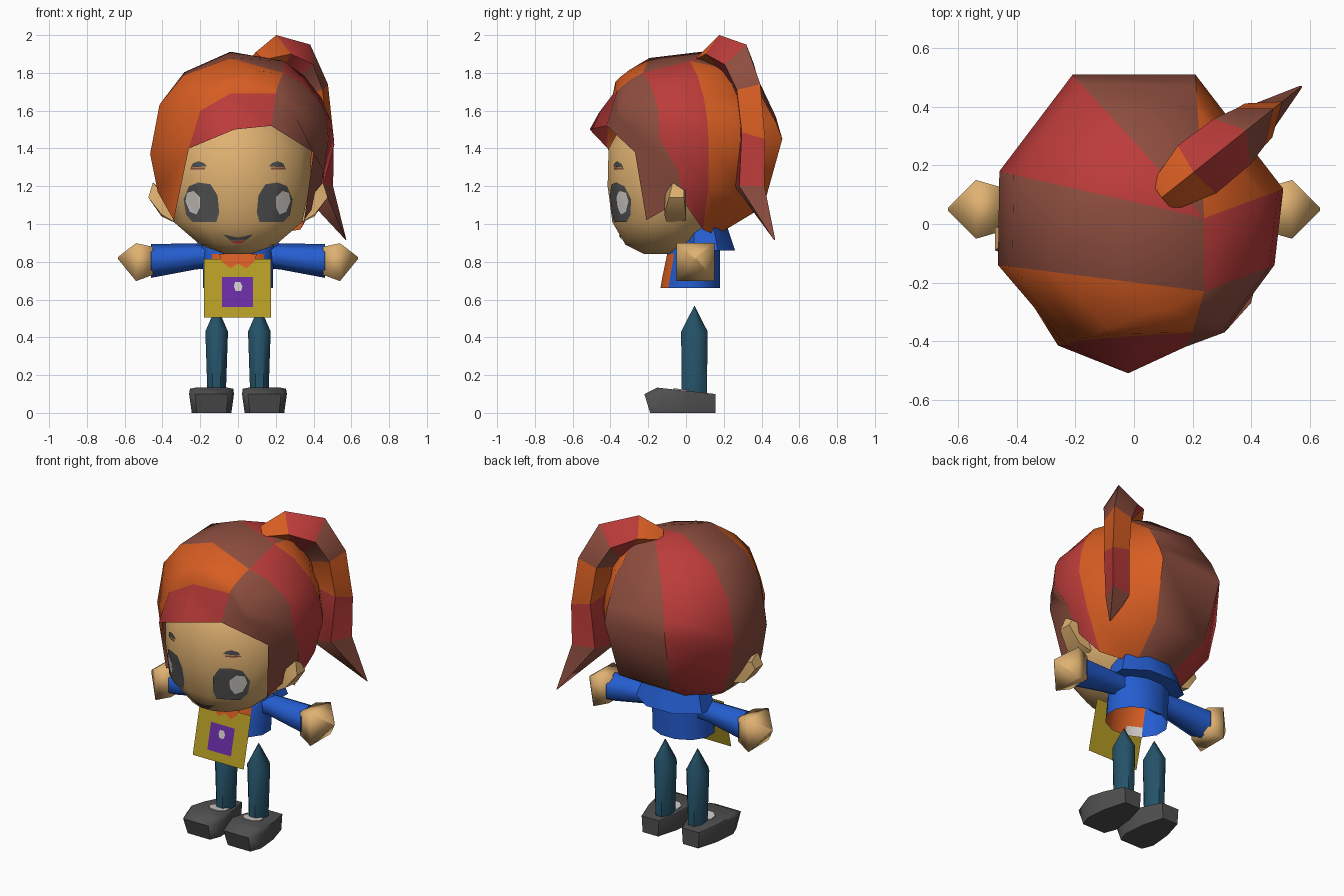
import bpy, bmesh, math
from mathutils import Vector
from mathutils.bvhtree import BVHTree

if "Cube" in bpy.data.objects:
    bpy.data.objects.remove(bpy.data.objects["Cube"])


def mat(name, rgb):
    m = bpy.data.materials.new(name)
    m.diffuse_color = (*rgb, 1)
    m.use_nodes = True
    m.node_tree.nodes["Principled BSDF"].inputs["Base Color"].default_value = m.diffuse_color
    return m


SKIN = mat("skin", (0.74, 0.44, 0.165))
ORANGE = mat("orange", (0.68, 0.11, 0.016))
RED = mat("red", (0.5, 0.045, 0.042))
BROWN = mat("brown", (0.27, 0.076, 0.05))
BLUE = mat("blue", (0.018, 0.11, 0.63))
YELLOW = mat("yellow", (0.46, 0.33, 0.018))
PURPLE = mat("purple", (0.14, 0.026, 0.37))
GREY = mat("dark grey", (0.08, 0.08, 0.08))
TEAL = mat("teal", (0.018, 0.085, 0.14))
WHITE = mat("off white", (0.62, 0.59, 0.56))


def make(name, verts, faces, mats, rule=None, angle=50, recalc=True):
    """Mesh object; rule(face index, normal) picks the material slot."""
    bm = bmesh.new()
    vs = [bm.verts.new(v) for v in verts]
    for i, f in enumerate(faces):
        face = bm.faces.new([vs[k] for k in f])
        face.normal_update()
        face.material_index = rule(i, face.normal) if rule else 0
    bmesh.ops.remove_doubles(bm, verts=bm.verts, dist=0.0005)
    if recalc:
        bmesh.ops.recalc_face_normals(bm, faces=bm.faces)
    me = bpy.data.meshes.new(name)
    bm.to_mesh(me)
    bm.free()
    for m in mats:
        me.materials.append(m)
    ob = bpy.data.objects.new(name, me)
    bpy.context.collection.objects.link(ob)
    bpy.ops.object.select_all(action='DESELECT')
    ob.select_set(True)
    bpy.context.view_layer.objects.active = ob
    bpy.ops.object.shade_smooth_by_angle(angle=math.radians(angle))
    return ob


def loft(name, rings, mats, rule=None, caps=(True, True), angle=50):
    n = len(rings[0])
    verts = [p for r in rings for p in r]
    faces = [(i * n + k, i * n + (k + 1) % n, (i + 1) * n + (k + 1) % n, (i + 1) * n + k)
             for i in range(len(rings) - 1) for k in range(n)]
    if caps[0]:
        faces.append(tuple(range(n))[::-1])
    if caps[1]:
        faces.append(tuple(range(len(verts) - n, len(verts))))
    return make(name, verts, faces, mats, rule, angle)


def ring(z, hw, y0, y1, n=8, cx=0.0):
    """Horizontal oval with flat front and back sides."""
    cy, hy, k = (y0 + y1) / 2, (y1 - y0) / 2, 1 / math.cos(math.pi / n)
    return [(cx + hw * k * math.cos(a), cy + hy * k * math.sin(a), z)
            for a in (math.tau * (i + 0.5) / n for i in range(n))]


def xring(x, r_y, r_z, z, y=0.05, n=6):
    """Oval facing along x."""
    return [(x, y + r_y * math.cos(a), z + r_z * math.sin(a))
            for a in (math.tau * (i + 0.5) / n for i in range(n))]


# Head
head = loft("head", [ring(z, w, a, b, 16) for z, w, a, b in (
    (0.84, 0.07, -0.22, 0.0), (0.89, 0.2, -0.32, 0.08), (1.01, 0.34, -0.39, 0.16),
    (1.2, 0.38, -0.415, 0.29), (1.4, 0.39, -0.41, 0.35), (1.56, 0.29, -0.32, 0.3),
    (1.66, 0.15, -0.18, 0.2))], [SKIN])
tree = BVHTree.FromPolygons([v.co[:] for v in head.data.vertices],
                            [p.vertices[:] for p in head.data.polygons])


def decal(name, outline, m, lift=0.006):
    """Thin patch wrapped on the front of the head."""
    outline = [Vector(p).lerp(Vector(outline[(i + 1) % len(outline)]), t / 3)
               for i, p in enumerate(outline) for t in range(3)]
    n, rows = len(outline), 7
    c = sum(outline, Vector((0, 0))) / n
    verts, faces = [], []
    for i in range(rows + 1):
        for p in (outline if i < rows else [c]):
            q = c.lerp(p, 1 - i / rows)
            hit = tree.ray_cast(Vector((q.x, -2, q.y)), Vector((0, 1, 0)))[0]
            verts.append((q.x, hit.y - lift, q.y))
    for i in range(rows):
        for k in range(n):
            a, b = i * n + k, i * n + (k + 1) % n
            faces.append((a, b, b + n, a + n) if i < rows - 1 else (a, b, rows * n))
    area = sum(outline[i - 1][0] * outline[i][1] - outline[i][0] * outline[i - 1][1] for i in range(n))
    make(name, verts, faces if area > 0 else [f[::-1] for f in faces], [m], recalc=False)


# Eyes, brows, ears
for s, side in ((-1, "left"), (1, "right")):
    def flip(pts):
        return [(s * x, z) for x, z in pts]
    decal(side + "_eye", flip([(0.21, 1.22), (0.26, 1.2), (0.288, 1.13), (0.275, 1.05), (0.24, 1.01),
                               (0.115, 1.01), (0.1, 1.06), (0.108, 1.15), (0.145, 1.21)]), GREY, 0.006)
    decal(side + "_eye_glint", flip([(0.22, 1.05), (0.255, 1.065), (0.278, 1.12), (0.27, 1.165), (0.235, 1.175),
                                     (0.2, 1.14), (0.2, 1.09)]), WHITE, 0.011)
    decal(side + "_brow", flip([(0.165, 1.305), (0.25, 1.3), (0.24, 1.32), (0.21, 1.333), (0.18, 1.322)]), GREY)
    decal(side + "_brow_line", flip([(0.175, 1.288), (0.255, 1.288), (0.25, 1.298), (0.175, 1.298)]), BROWN)
    loft(side + "_ear", [[(s * x, y, z) for x, y, z in r] for r in (
        [(0.32, -0.1, 1.0), (0.32, 0.0, 1.02), (0.33, 0.0, 1.14), (0.33, -0.11, 1.12)],
        [(0.405, -0.115, 1.05), (0.405, 0.0, 1.04), (0.4, 0.0, 1.17), (0.4, -0.11, 1.16)],
        [(0.475, -0.09, 1.14), (0.475, -0.01, 1.14), (0.45, -0.01, 1.18), (0.45, -0.07, 1.22)])], [SKIN])

# Mouth
decal("mouth", [(-0.08, 0.945), (-0.04, 0.927), (0.04, 0.927), (0.08, 0.945), (0.04, 0.912), (-0.04, 0.912)], GREY)
decal("lip", [(-0.04, 0.91), (0.04, 0.91), (0.02, 0.898), (-0.02, 0.898)], RED)

# Hair cap: each lock runs from one of two crown points over the dome to its hem
P, Q = Vector((0.24, 0.02)), Vector((0.24, -0.23))
locks = [  # crown, widest point, middle, hem, colour to the next lock
    (P, (0.21, 0.51, 1.45), (0.18, 0.41, 1.09), (0.12, 0.16, 0.94), 2),
    (P, (-0.21, 0.51, 1.45), (-0.18, 0.41, 1.09), (-0.12, 0.16, 0.94), 1),
    (P, (-0.46, 0.18, 1.4), (-0.42, 0.16, 1.17), (-0.29, 0.06, 0.97), 2),
    (Q, (-0.465, -0.14, 1.37), (-0.425, -0.15, 1.17), (-0.34, -0.23, 1.02), 0),
    (Q, (-0.2, -0.4, 1.6), (-0.23, -0.415, 1.5), (-0.26, -0.415, 1.4), 0),
    (Q, (-0.04, -0.385, 1.69), (-0.02, -0.46, 1.59), (-0.02, -0.51, 1.5), 0),
    (Q, (0.2, -0.37, 1.69), (0.175, -0.42, 1.52), (0.175, -0.42, 1.52), 2),
    (Q, (0.31, -0.37, 1.56), (0.4, -0.27, 1.38), (0.35, -0.21, 1.02), 2),
    (Q, (0.48, -0.14, 1.45), (0.455, -0.04, 1.28), (0.425, -0.02, 1.13), 1),
    (P, (0.51, 0.12, 1.42), (0.45, 0.12, 1.2), (0.33, 0.09, 0.97), 0)]
verts, faces, cols = [], [], []
for crown, wide, mid, hem, col in locks:
    for f in (0, 0.4, 0.75, 0.93):
        q = crown.lerp(Vector(wide[:2]), f)
        rho = (q.x / (0.52 if q.x > 0 else 0.485)) ** 2 + (q.y / (0.54 if q.y > 0 else 0.5)) ** 2
        verts.append((q.x, q.y, 1.42 + 0.5 * math.sqrt(max(0, 1 - rho))))
    verts += [wide, mid, hem]
for c in range(10):
    a, b = c * 7, (c + 1) % 10 * 7
    for r in range(6):
        if c == 6 and r == 5:      # open gap beside the right front strand
            continue
        quad = [a + r, b + r, b + r + 1, a + r + 1]
        if r == 0 and locks[c][0] == locks[(c + 1) % 10][0]:
            quad.pop(1)
        faces.append(quad)
        cols.append(1 if c in (4, 5) and r > 3 else locks[c][4])   # red fringe
make("hair", verts, faces, [ORANGE, RED, BROWN], lambda i, n: cols[i], 45)

# Ponytail: diamond sections in a diagonal plane, one colour per section
tail = []
for ro, zo, ri, zi, w in ((0.13, 1.91, 0.14, 1.83, 0.06), (0.27, 2.0, 0.3, 1.8, 0.105),
                          (0.5, 1.95, 0.38, 1.74, 0.1), (0.62, 1.74, 0.42, 1.68, 0.08),
                          (0.66, 1.45, 0.45, 1.52, 0.075), (0.655, 1.2, 0.4, 1.2, 0.07),
                          (0.745, 0.915, 0.735, 0.92, 0.005)):
    rm, zm = (ro + ri) / 2, (zo + zi) / 2
    tail.append([(0.78 * r - 0.62 * n, 0.62 * r + 0.78 * n, z) for r, n, z in
                 ((ro, 0.012, zo), (rm, w + 0.012, zm), (ri, 0.012, zi), (rm, 0.012 - w, zm))])
loft("ponytail", tail, [ORANGE, RED, BROWN],
     lambda i, n: min(i // 4, 5) % 3 if i < 24 else (0 if i == 24 else 2), angle=55)

# Jacket open over an orange and white shirt front, and its collar
loft("torso", [ring(z, w, a, b, 12) for z, w, a, b in (
    (0.66, 0.185, -0.135, 0.18), (0.72, 0.185, -0.125, 0.18), (0.84, 0.19, -0.1, 0.18),
    (0.9, 0.19, -0.08, 0.18), (0.97, 0.12, -0.04, 0.14))],
    [BLUE, ORANGE, WHITE], lambda i, n: 2 if i == 7 else int(i < 24 and i % 12 in (7, 8, 9)), (False, True))
loft("collar", [ring(z, w, a, b) for z, w, a, b in (
    (0.86, 0.23, -0.05, 0.26), (0.98, 0.19, -0.03, 0.22))], [BLUE], angle=50)


def plate(name, pts, m, lift=0.0):
    """Single sheet on the slanted chest plane, facing forward."""
    make(name, [(x, -0.118 - (0.82 - z) * 0.24 - lift, z) for x, z in pts],
         [tuple(range(len(pts)))], [m], recalc=False)


def box(x0, x1, z0, z1):
    return [(x0, z0), (x1, z0), (x1, z1), (x0, z1)]


# Chest card and scarf
plate("card", box(-0.18, 0.175, 0.505, 0.815), YELLOW)
plate("card_square", box(-0.085, 0.08, 0.56, 0.72), PURPLE, 0.004)
plate("card_dot", [(-0.022, 0.67), (-0.012, 0.645), (0.016, 0.645), (0.024, 0.67), (0.012, 0.692), (-0.016, 0.692)],
      WHITE, 0.008)
plate("scarf", [(-0.1, 0.84), (-0.085, 0.8), (-0.04, 0.765), (0, 0.79), (0.045, 0.765), (0.085, 0.8), (0.1, 0.84)],
      ORANGE, 0.004)

# Limbs
for s, side in ((-1, "left"), (1, "right")):
    loft(side + "_sleeve", [xring(s * x, ry, rz, z) for x, ry, rz, z in (
        (0.12, 0.07, 0.065, 0.83), (0.22, 0.075, 0.068, 0.828), (0.46, 0.1, 0.09, 0.805))], [BLUE], angle=65)
    loft(side + "_hand", [xring(s * x, r, r, z, n=4) for x, r, z in (
        (0.45, 0.105, 0.805), (0.54, 0.142, 0.798), (0.635, 0.008, 0.82))], [SKIN], angle=100)
    loft(side + "_leg", [ring(z, w, a, b, 8, s * 0.113) for z, w, a, b in (
        (0.08, 0.048, -0.022, 0.11), (0.43, 0.06, -0.026, 0.115), (0.565, 0.002, 0.043, 0.047))], [TEAL])
    # Shoe: blunt toe, narrow heel, widest at the sloped top
    sole = [(-0.055, 0.155), (0.055, 0.155), (0.095, 0.02), (0.108, -0.12), (0.08, -0.19), (-0.08, -0.19),
            (-0.108, -0.12), (-0.095, 0.02)]
    cx = s * 0.14
    loft(side + "_shoe", [
        [(cx + x * 0.97, y, 0.0) for x, y in sole],
        [(cx + x * 1.1, y if y > 0 else y * 1.16, 0.1) for x, y in sole],
        [(cx + x * 1.06, y if y > 0 else y * 0.8, 0.117 - 0.11 * (y if y > 0 else y * 0.8)) for x, y in sole]],
        [GREY], angle=60)
    # Sock patch lying on the shoe in front of the leg
    loft(side + "_sock", [[(x, y, 0.117 - 0.11 * y + d) for x, y, _ in ring(0, 0.058, -0.07, 0.03, 8, s * 0.118)]
                          for d in (0.0, 0.006)], [WHITE], angle=35)
